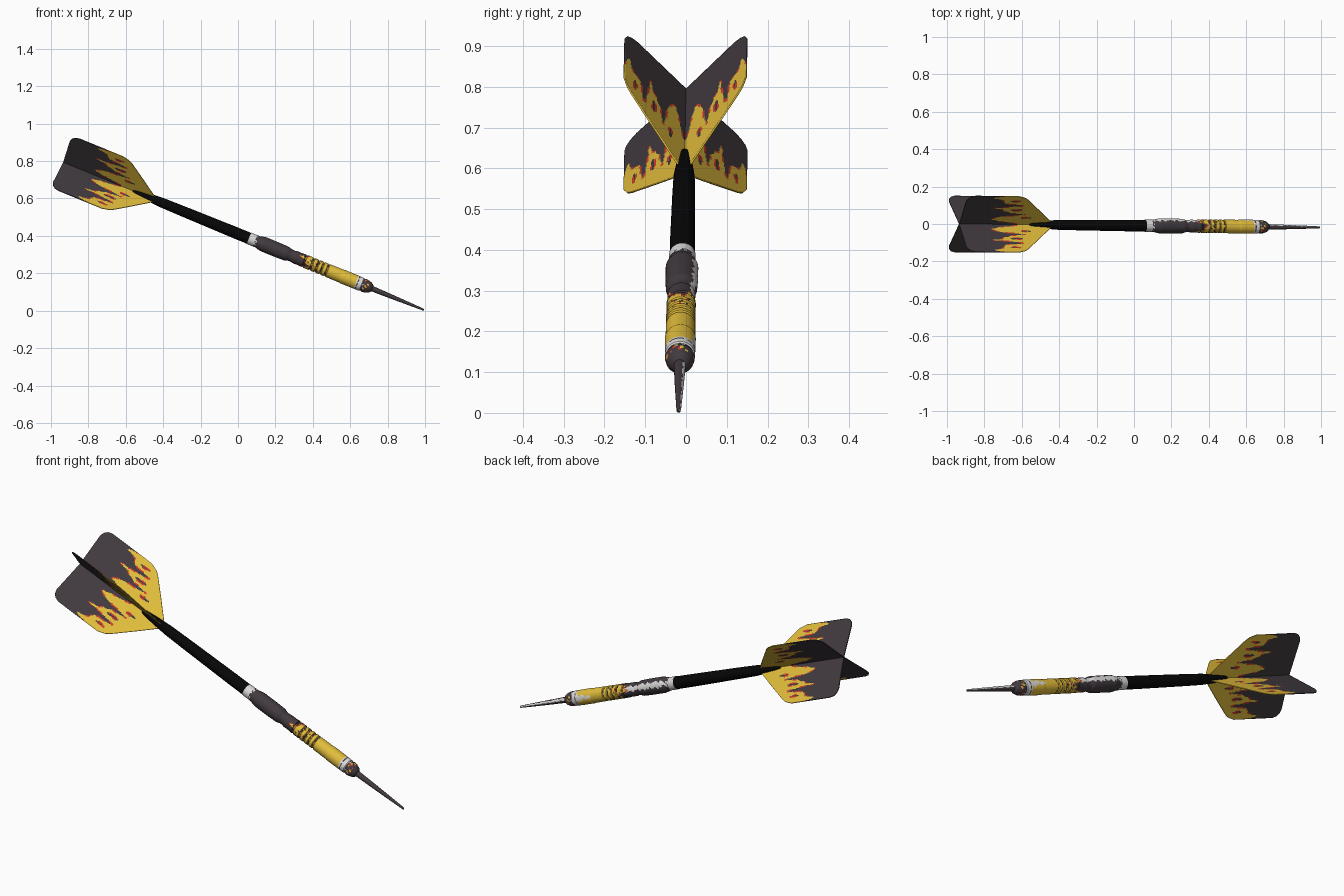
import bpy, bmesh, math
from mathutils import Vector

if "Cube" in bpy.data.objects:
    bpy.data.objects.remove(bpy.data.objects["Cube"])

# ---------- flat colours ----------
def material(name, rgb):
    m = bpy.data.materials.new(name)
    m.diffuse_color = (*rgb, 1)
    m.use_nodes = True
    m.node_tree.nodes["Principled BSDF"].inputs["Base Color"].default_value = m.diffuse_color
    return m

MATS = [material("charcoal_grey", (0.054, 0.043, 0.050)),
        material("golden_yellow", (0.76, 0.51, 0.045)),
        material("flame_red", (0.62, 0.045, 0.025)),
        material("black_plastic", (0.002, 0.002, 0.002)),
        material("pale_grey", (0.72, 0.71, 0.70))]
GREY, YELLOW, RED, BLACK, PALE = range(5)

# ---------- dart axis frame: s runs from the tip to the tail ----------
TIP = Vector((0.995, -0.018, 0.004))
AXIS = Vector((-0.9265, 0.0088, 0.379)).normalized()
UP = AXIS.cross(Vector((0, 1, 0))).normalized()
if UP.z < 0:
    UP = -UP
SIDE = Vector((0, 1, 0))

def place(s, r, a):
    return TIP + AXIS * s + (SIDE * math.cos(a) + UP * math.sin(a)) * r

def lerp(pts, x):
    if x <= pts[0][0]:
        return pts[0][1]
    for (x0, y0), (x1, y1) in zip(pts, pts[1:]):
        if x <= x1:
            return y0 + (y1 - y0) * (x - x0) / (x1 - x0)
    return pts[-1][1]

def finish(bm, name):
    me = bpy.data.meshes.new(name)
    bm.to_mesh(me)
    bm.free()
    ob = bpy.data.objects.new(name, me)
    bpy.context.collection.objects.link(ob)
    for m in MATS:
        me.materials.append(m)
    bpy.ops.object.select_all(action='DESELECT')
    bpy.context.view_layer.objects.active = ob
    ob.select_set(True)
    bpy.ops.object.shade_smooth_by_angle(angle=math.radians(35))
    return ob

# ---------- turned part: profile of (s, radius), coloured by rule(s, angle) ----------
def turned(name, profile, rule, n=48, step=0.006):
    stations = []
    for (s0, r0), (s1, r1) in zip(profile, profile[1:]):
        k = max(1, round(abs(s1 - s0) / step))
        stations += [(s0 + (s1 - s0) * i / k, r0 + (r1 - r0) * i / k) for i in range(k)]
    stations.append(profile[-1])
    bm = bmesh.new()
    rings = [[bm.verts.new(place(s, r, math.tau * j / n)) for j in range(n)]
             for s, r in stations]
    for i in range(len(rings) - 1):
        s = (stations[i][0] + stations[i + 1][0]) / 2
        for j in range(n):
            k = (j + 1) % n
            f = bm.faces.new((rings[i][j], rings[i][k], rings[i + 1][k], rings[i + 1][j]))
            f.material_index = rule(s, math.tau * (j + 0.5) / n)
    for ring, st in ((rings[0], stations[0]), (rings[-1], stations[-1])):
        bm.faces.new(ring).material_index = rule(st[0], -1.5)
    bmesh.ops.recalc_face_normals(bm, faces=bm.faces)
    return finish(bm, name)

def wave(s, a):
    return math.sin(s * 190 + 3 * a) * math.sin(7 * a + s * 40)

# bright worn streak painted along the upper +y side
def streak(s, a, centre=0.42, width=0.36):
    return abs(math.remainder(a - centre, math.tau)) < width + 0.2 * wave(s, a)

# steel point
turned("steel_point",
       [(0, 0.002), (0.003, 0.005), (0.02, 0.006), (0.15, 0.0105), (0.29, 0.0145), (0.32, 0.0145)],
       lambda s, a: PALE if streak(s, a, 0.5, 0.45) else GREY, n=24, step=0.012)

# barrel
def barrel_rule(s, a):
    w = wave(s, a)
    if s > 0.98:
        return PALE
    if s > 0.965:
        return PALE if w > 0.1 else GREY
    edge = 0.685 + 0.022 * math.sin(3 * a) + 0.012 * math.sin(8 * a)
    if s > edge:
        return RED if s < edge + 0.010 and w > -0.2 else PALE if streak(s, a) else GREY
    if 0.352 < s < 0.360 or 0.378 < s < 0.386:
        return GREY if w > -0.3 else PALE
    if 0.360 <= s <= 0.378 or 0.386 <= s < 0.395:
        return PALE
    if s <= 0.352:
        return YELLOW if s > 0.325 and w > 0.5 else RED if s > 0.325 and w > 0.25 else GREY
    if any(abs(s - g) < 0.003 for g in (0.562, 0.590, 0.618, 0.648)):
        return GREY if w > -0.1 else RED if w > -0.25 else YELLOW
    if s > 0.60 and w > 0.55:
        return GREY if w > 0.7 else RED
    if s < 0.49 and streak(s, a, 0.2, 0.35 * (0.49 - s) / 0.1 + 0.1):
        return PALE
    return YELLOW

grooves = []
for g in (0.562, 0.590, 0.618, 0.648, 0.690):
    grooves += [(g - 0.006, 0.036), (g - 0.003, 0.032), (g + 0.003, 0.032), (g + 0.006, 0.036)]
turned("barrel",
       [(0.298, 0.012), (0.302, 0.020), (0.312, 0.028), (0.328, 0.034), (0.345, 0.0365),
        (0.352, 0.034), (0.358, 0.034), (0.362, 0.037), (0.40, 0.0375), (0.47, 0.038),
        (0.475, 0.0365)] + grooves +
       [(0.715, 0.034), (0.75, 0.0345), (0.755, 0.032), (0.775, 0.032), (0.795, 0.0385),
        (0.85, 0.040), (0.93, 0.040), (0.955, 0.0345), (0.96, 0.0325), (1.012, 0.0325)],
       barrel_rule)

# shaft with tapered tail end holding the flights
turned("shaft",
       [(1.005, 0.031), (1.10, 0.031), (1.40, 0.028), (1.52, 0.026), (1.60, 0.020),
        (1.665, 0.0135), (1.68, 0.009), (1.684, 0.004)],
       lambda s, a: BLACK, n=32, step=0.05)

# ---------- flights: three broad flame tongues with red outlines ----------
FRONT = [(0, 1.553), (0.02, 1.56), (0.10, 1.645), (0.185, 1.738), (0.20, 1.76), (0.212, 1.80)]
REAR = [(0, 2.085), (0.17, 2.095), (0.19, 2.088), (0.205, 2.074), (0.212, 2.05)]
FLAME = [(0, 1.74), (0.014, 1.78), (0.024, 1.86), (0.036, 1.91), (0.050, 1.89), (0.064, 1.84),
         (0.070, 1.76), (0.078, 1.72), (0.086, 1.80), (0.100, 1.85), (0.110, 1.86),
         (0.122, 1.93), (0.130, 1.85), (0.138, 1.77), (0.146, 1.75), (0.156, 1.86),
         (0.168, 1.88), (0.180, 1.87), (0.196, 1.94), (0.204, 1.92), (0.212, 1.88)]
HOLES = [(1.715, 0.052, 0.03, 0.006), (1.785, 0.110, 0.035, 0.007), (1.81, 0.175, 0.03, 0.005)]

def in_flame(s, r):
    if s > lerp(FLAME, r) + 0.006 * math.sin(s * 70 + r * 150):
        return False
    return all(((s - hs) / ls) ** 2 + ((r - hr) / lr) ** 2 > 1 for hs, hr, ls, lr in HOLES)

def flame_rule(s, r):
    here = in_flame(s, r)
    speck = math.sin(s * 75 + r * 60) + 0.7 * math.sin(r * 160 - s * 40)
    if speck > 0.0 and (in_flame(s, r - 0.0035) != here or in_flame(s, r + 0.0035) != here):
        return RED
    return YELLOW if here else GREY

def flight(name, angle, ns=130, nr=64):
    bm = bmesh.new()
    grid = []
    for j in range(nr + 1):
        r = 0.212 * j / nr
        f, b = lerp(FRONT, r), lerp(REAR, r)
        grid.append([(f + (b - f) * i / ns, r) for i in range(ns + 1)])
    verts = [[bm.verts.new(place(s, r, angle)) for s, r in row] for row in grid]
    for j in range(nr):
        for i in range(ns):
            face = bm.faces.new((verts[j][i], verts[j][i + 1], verts[j + 1][i + 1], verts[j + 1][i]))
            face.material_index = flame_rule((grid[j][i][0] + grid[j + 1][i + 1][0]) / 2,
                                             (grid[j][i][1] + grid[j + 1][i][1]) / 2)
    ob = finish(bm, name)
    mod = ob.modifiers.new("thickness", 'SOLIDIFY')
    mod.thickness = 0.004
    mod.offset = 0

for k, label in enumerate(("back_upper", "front_upper", "front_lower", "back_lower")):
    flight("flight_" + label, math.radians(45 + 90 * k))
